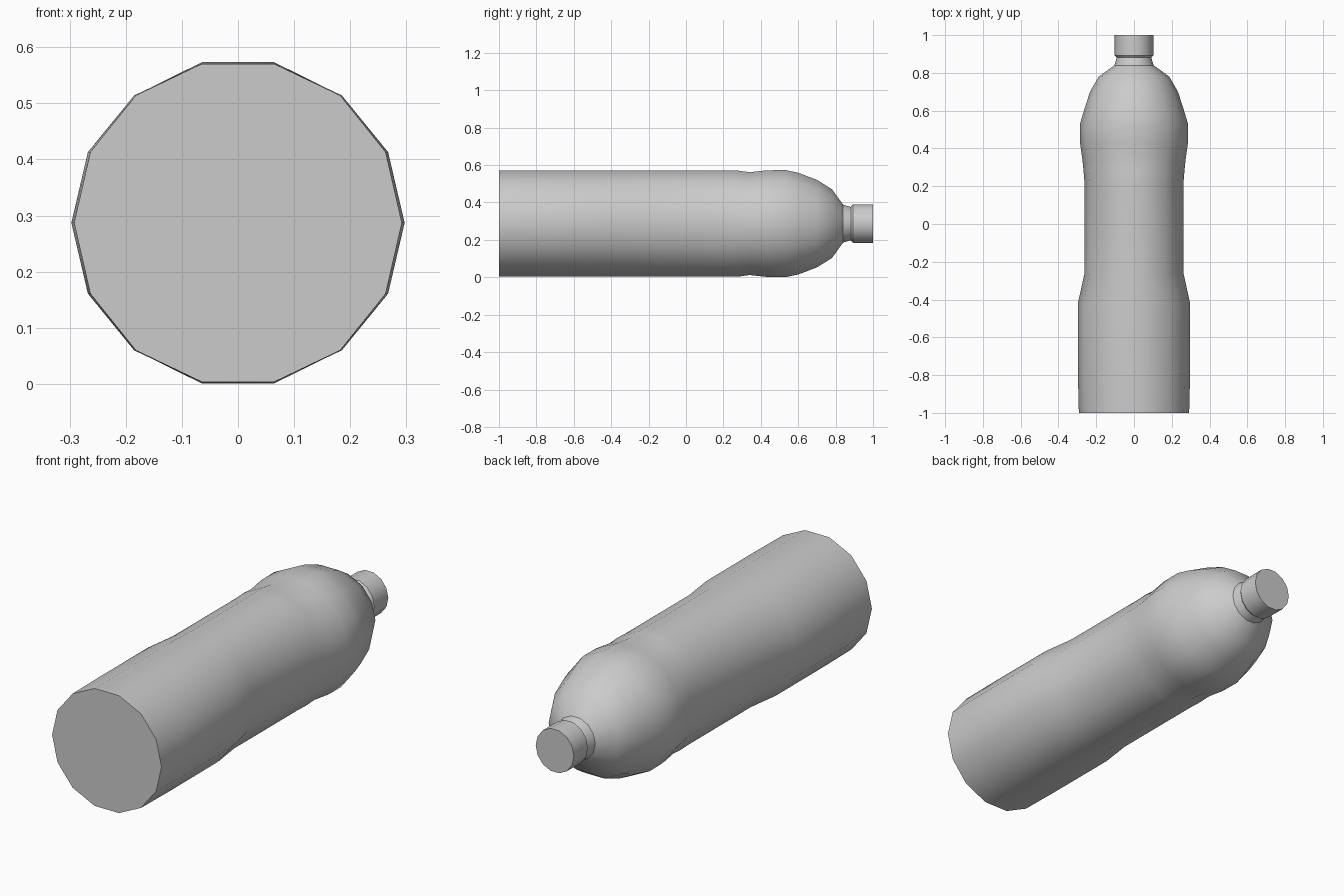
import bpy, bmesh, math

if "Cube" in bpy.data.objects:
    bpy.data.objects.remove(bpy.data.objects["Cube"])

SIDES = 14
AXIS_Z = 0.287


def lathe_along_y(name, rings):
    """Loft elliptical rings (y, x radius, z radius) and cap both ends."""
    bm = bmesh.new()
    loops = []
    for y, rx, rz in rings:
        loops.append([bm.verts.new((rx * math.cos(2 * math.pi * i / SIDES), y,
                                    AXIS_Z + rz * math.sin(2 * math.pi * i / SIDES)))
                      for i in range(SIDES)])
    for a, b in zip(loops, loops[1:]):
        for i in range(SIDES):
            j = (i + 1) % SIDES
            bm.faces.new((a[i], a[j], b[j], b[i]))
    bm.faces.new(loops[0])
    bm.faces.new(loops[-1])
    bmesh.ops.recalc_face_normals(bm, faces=bm.faces)
    mesh = bpy.data.meshes.new(name)
    bm.to_mesh(mesh)
    bm.free()
    obj = bpy.data.objects.new(name, mesh)
    bpy.context.collection.objects.link(obj)
    bpy.ops.object.select_all(action='DESELECT')
    obj.select_set(True)
    bpy.context.view_layer.objects.active = obj
    bpy.ops.object.shade_smooth_by_angle(angle=math.radians(35))
    return obj


# Bottle body: straight base, pinched grip at the sides, rounded shoulder, neck
lathe_along_y("bottle_body", [
    (-1.00, 0.292, 0.2905),
    (-0.80, 0.297, 0.2905),
    (-0.42, 0.297, 0.2905),
    (-0.26, 0.262, 0.2905),
    (0.22, 0.262, 0.2905),
    (0.28, 0.267, 0.2905),
    (0.34, 0.273, 0.282),
    (0.43, 0.286, 0.292),
    (0.53, 0.286, 0.294),
    (0.60, 0.265, 0.279),
    (0.70, 0.233, 0.240),
    (0.78, 0.187, 0.189),
    (0.84, 0.104, 0.104),
    (0.885, 0.090, 0.090),
])

# Screw cap with a small chamfer at its lower rim
lathe_along_y("bottle_cap", [
    (0.882, 0.092, 0.095),
    (0.893, 0.102, 0.105),
    (1.00, 0.102, 0.105),
])
